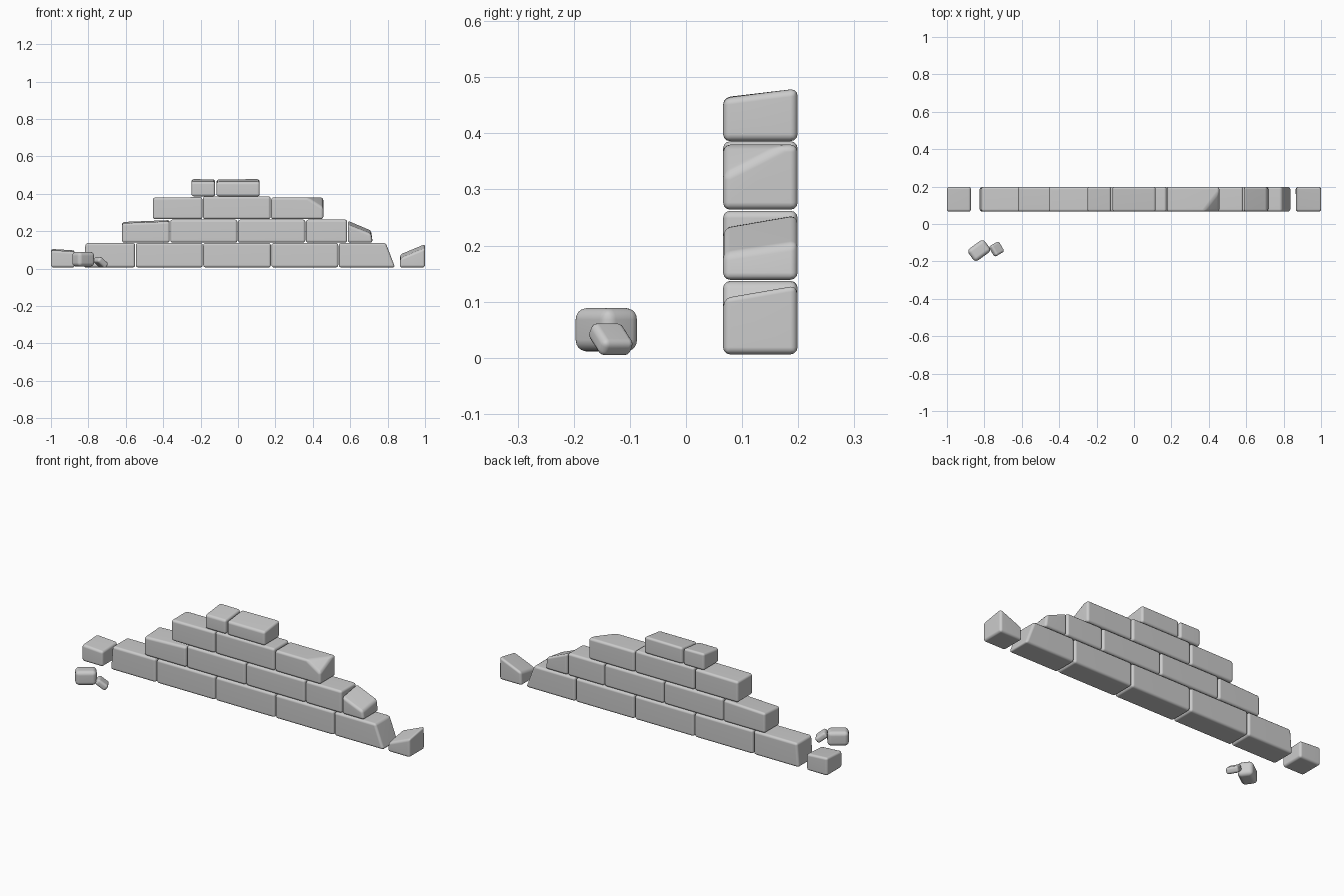
import bpy, bmesh, math
from mathutils import Vector, Euler

if "Cube" in bpy.data.objects:
    bpy.data.objects.remove(bpy.data.objects["Cube"])

Y0, Y1 = 0.066, 0.199


def finish(name, bm, bevel, segs=3):
    bmesh.ops.recalc_face_normals(bm, faces=bm.faces)
    bmesh.ops.bevel(bm, geom=list(bm.edges), offset=bevel, segments=segs,
                    profile=0.5, affect='EDGES', clamp_overlap=True)
    for f in bm.faces:
        f.smooth = True
    me = bpy.data.meshes.new(name)
    bm.to_mesh(me)
    bm.free()
    ob = bpy.data.objects.new(name, me)
    bpy.context.collection.objects.link(ob)
    ob.modifiers.new("normals", 'WEIGHTED_NORMAL')
    return ob


def stone(name, x0, x1, z0, tops, x0t=None, x1t=None, chip=None, bevel=0.013):
    """tops = heights at front-left, front-right, back-left, back-right"""
    x0t = x0 if x0t is None else x0t
    x1t = x1 if x1t is None else x1t
    bm = bmesh.new()
    bmesh.ops.create_cube(bm, size=2)
    for v in bm.verts:
        right, back, up = v.co.x > 0, v.co.y > 0, v.co.z > 0
        if up:
            x, z = (x1t if right else x0t), tops[right + 2 * back]
        else:
            x, z = (x1 if right else x0), z0
        v.co = (x, Y1 if back else Y0, z)
    if chip:
        # broken-off corner
        p, a, b = (Vector(c) for c in chip)
        n = (a - p).cross(b - p).normalized()
        if n.z < 0:
            n.negate()
        r = bmesh.ops.bisect_plane(bm, geom=bm.verts[:] + bm.edges[:] + bm.faces[:],
                                   plane_co=p, plane_no=n, clear_outer=True)
        cut = [e for e in r['geom_cut'] if isinstance(e, bmesh.types.BMEdge)]
        bmesh.ops.edgeloop_fill(bm, edges=cut)
    return finish(name, bm, bevel)


def flat(z):
    return (z, z, z, z)


# bottom course
stone("course1_stone1", -0.826, -0.550, 0.006, flat(0.137), x0t=-0.815)
stone("course1_stone2", -0.546, -0.189, 0.006, flat(0.137))
stone("course1_stone3", -0.186, 0.176, 0.006, flat(0.137))
stone("course1_stone4", 0.179, 0.536, 0.006, flat(0.137))
stone("course1_stone5", 0.539, 0.840, 0.006, flat(0.137), x1t=0.79)

# second course
stone("course2_stone1", -0.620, -0.365, 0.139, (0.242, 0.252, 0.25, 0.26))
stone("course2_stone2", -0.362, -0.003, 0.139, flat(0.262))
stone("course2_stone3", 0.000, 0.360, 0.139, flat(0.262))
stone("course2_stone4", 0.363, 0.584, 0.139, flat(0.262))
stone("course2_stone5", 0.587, 0.720, 0.139, (0.235, 0.185, 0.258, 0.205), x1t=0.712)

# third course
stone("course3_stone1", -0.455, -0.190, 0.264, (0.38, 0.382, 0.38, 0.382))
stone("course3_stone2", -0.187, 0.174, 0.264, flat(0.386))
stone("course3_stone3", 0.177, 0.456, 0.264, flat(0.380),
      chip=((0.37, Y0, 0.380), (0.456, 0.175, 0.380), (0.456, Y0, 0.325)))

# top course
stone("course4_stone1", -0.249, -0.122, 0.386, (0.464, 0.464, 0.48, 0.478))
stone("course4_stone2", -0.115, 0.116, 0.386, (0.463, 0.463, 0.478, 0.48))

# fallen end stones in line with the wall
stone("fallen_stone_left", -1.0, -0.872, 0.006, (0.098, 0.09, 0.106, 0.098))
stone("fallen_stone_right", 0.864, 1.0, 0.006, (0.055, 0.110, 0.078, 0.133), x0t=0.868)


# loose rubble in front
def rubble(name, loc, size, rot, bevel):
    bm = bmesh.new()
    bmesh.ops.create_cube(bm, size=1)
    for v in bm.verts:
        v.co = Vector(a * b for a, b in zip(v.co, size))
    ob = finish(name, bm, bevel, 4)
    ob.location = loc
    ob.rotation_euler = Euler([math.radians(a) for a in rot])


rubble("rubble_large", (-0.828, -0.142, 0.050), (0.108, 0.078, 0.078), (0, 0, 36), 0.021)
rubble("rubble_small", (-0.735, -0.134, 0.033), (0.064, 0.064, 0.034), (0, 38, 30), 0.012)
